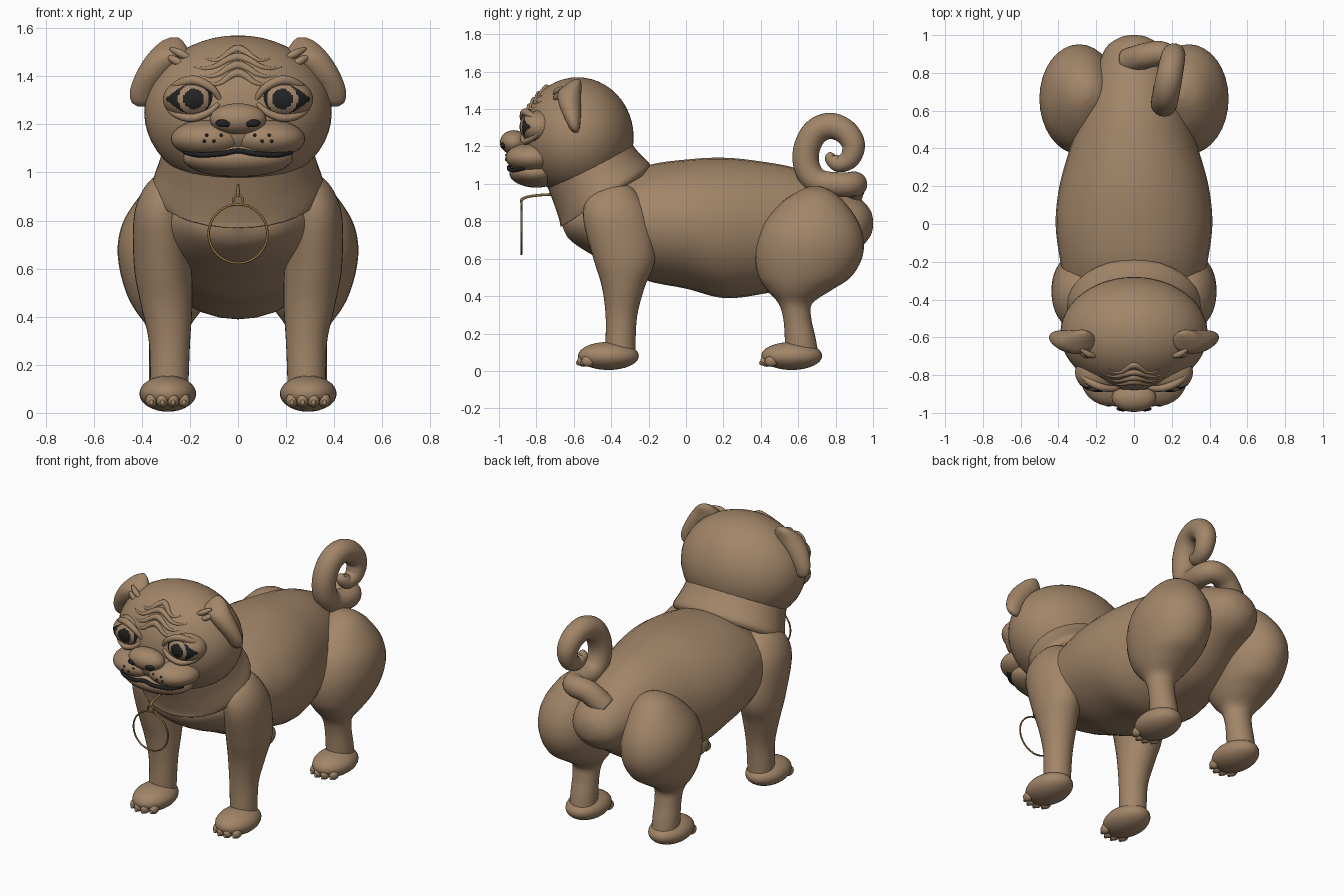
import bpy, bmesh, math
from mathutils import Vector, Matrix

if "Cube" in bpy.data.objects:
    bpy.data.objects.remove(bpy.data.objects["Cube"], do_unlink=True)


def material(name, color):
    m = bpy.data.materials.new(name)
    m.use_nodes = True
    m.diffuse_color = (*color, 1)
    m.node_tree.nodes["Principled BSDF"].inputs["Base Color"].default_value = (*color, 1)
    return m


FUR = material("tan_fur", (0.36, 0.235, 0.14))
DARK = material("near_black", (0.016, 0.016, 0.017))
RED = material("collar_red", (0.22, 0.02, 0.024))
GOLD = material("tag_gold", (0.3, 0.18, 0.05))


def finish(name, bm, *mats):
    bmesh.ops.recalc_face_normals(bm, faces=bm.faces)
    for f in bm.faces:
        f.smooth = True
    me = bpy.data.meshes.new(name)
    bm.to_mesh(me)
    bm.free()
    for m in mats:
        me.materials.append(m)
    ob = bpy.data.objects.new(name, me)
    bpy.context.collection.objects.link(ob)
    return ob


def spline(keys, steps=6):
    """Catmull-Rom interpolation through tuples of any length."""
    k = [Vector(p) for p in keys]
    k = [k[0]] + k + [k[-1]]
    out = []
    for i in range(1, len(k) - 2):
        p, q, r, s = k[i - 1:i + 3]
        for j in range(steps):
            t = j / steps
            out.append(0.5 * (2 * q + (r - p) * t + (2 * p - 5 * q + 4 * r - s) * t ** 2
                              + (3 * q - p - 3 * r + s) * t ** 3))
    return out + [k[-1]]


def loft(name, keys, tilt=0, side=1, n=32, mat=FUR):
    """Skin elliptical rings (x, y, z, half width, half depth)."""
    bm = bmesh.new()
    turn = Matrix.Rotation(math.radians(tilt), 3, 'X')
    rings = []
    for x, y, z, a, b in spline(keys):
        ring = []
        for i in range(n):
            t = math.tau * i / n
            p = turn @ Vector((a * math.cos(t), b * math.sin(t), 0)) + Vector((x, y, z))
            p.x *= side
            ring.append(bm.verts.new(p))
        rings.append(ring)
    for r, s in zip(rings, rings[1:]):
        for i in range(n):
            bm.faces.new((r[i], r[(i + 1) % n], s[(i + 1) % n], s[i]))
    bm.faces.new(rings[0])
    bm.faces.new(rings[-1])
    return finish(name, bm, mat)


def ball(name, center, radii, mat=FUR, n=32):
    bm = bmesh.new()
    bmesh.ops.create_uvsphere(bm, u_segments=n, v_segments=n // 2, radius=1)
    bmesh.ops.scale(bm, vec=radii, verts=bm.verts)
    bmesh.ops.translate(bm, vec=center, verts=bm.verts)
    return finish(name, bm, mat)


def tube(name, keys, mat=FUR, closed=False, n=14):
    """Round tube through (x, y, z, radius) points, with domed ends."""
    pts = keys if closed else spline(keys)
    bm = bmesh.new()
    rings, normal = [], None
    for i, p in enumerate(pts):
        q = pts[(i + 1) % len(pts)] if closed else pts[min(i + 1, len(pts) - 1)]
        o = pts[i - 1] if closed else pts[max(i - 1, 0)]
        d = (Vector(q[:3]) - Vector(o[:3])).normalized()
        normal = d.orthogonal() if normal is None else normal - d * normal.dot(d)
        normal.normalize()
        other = d.cross(normal)
        rings.append([bm.verts.new(Vector(p[:3]) + p[3] * (
            normal * math.cos(math.tau * j / n) + other * math.sin(math.tau * j / n)))
            for j in range(n)])
    pairs = list(zip(rings, rings[1:])) + ([(rings[-1], rings[0])] if closed else [])
    for r, s in pairs:
        for j in range(n):
            bm.faces.new((r[j], r[(j + 1) % n], s[(j + 1) % n], s[j]))
    if not closed:
        bm.faces.new(rings[0])
        bm.faces.new(rings[-1])
    return finish(name, bm, mat)


def hoop(name, z, radius, wire):
    ring = [(radius * math.cos(math.tau * i / 48), -0.88, z + radius * math.sin(math.tau * i / 48), wire)
            for i in range(48)]
    tube(name, ring, GOLD, closed=True, n=8)


def front_of(center, radii, x, z):
    """Y of the front surface of an ellipsoid at x, z."""
    h = 1 - ((x - center[0]) / radii[0]) ** 2 - ((z - center[2]) / radii[2]) ** 2
    return center[1] - radii[1] * math.sqrt(max(h, 0))


# Torso and neck
loft("torso", [(0, -.66, .8, .03, .03), (0, -.62, .8, .19, .1), (0, -.5, .8, .3, .18),
               (0, -.35, .79, .36, .24), (0, -.2, .79, .39, .31), (0, 0, .785, .415, .345),
               (0, .2, .765, .395, .375), (0, .4, .765, .34, .355), (0, .6, .77, .28, .31),
               (0, .8, .79, .205, .2), (0, .93, .79, .15, .13), (0, .985, .79, .08, .07),
               (0, 1, .79, .02, .02)], tilt=90)
loft("neck", [(0, -.43, .92, .345, .285), (0, -.435, .955, .355, .285),
              (0, -.48, 1.03, .33, .265), (0, -.53, 1.12, .31, .25)], tilt=32)

# Head and forehead wrinkles
HEAD = ((0, -.58, 1.25), (.39, .3, .32))
ball("head", *HEAD, n=48)
for i in range(4):
    z0, half = 1.395 + .033 * i, .13 + .025 * (i % 3)
    arc = []
    for j in range(-4, 5):
        x = half * j / 4
        z = z0 + .018 * math.cos(j * math.pi / 2.6) - .025 * (j / 4) ** 2
        arc.append((x, front_of(*HEAD, x, z) + .006, z, .019 - .014 * abs(j / 4)))
    tube("forehead_wrinkle", arc)

# Muzzle, chin, nose and mouth
ball("chin", (0, -.8, 1.06), (.23, .145, .08))
ball("nose", (0, -.92, 1.222), (.118, .075, .065))
ball("muzzle_bridge", (0, -.82, 1.17), (.15, .12, .1))
tube("mouth_line", [(x, y, z, .011) for x, y, z in
                    ((-.22, -.865, 1.085), (-.16, -.918, 1.073), (-.07, -.945, 1.078), (0, -.946, 1.09),
                     (.07, -.945, 1.078), (.16, -.918, 1.073), (.22, -.865, 1.085))], DARK)

for s in (1, -1):
    lip = ((s * .12, -.82, 1.14), (.16, .145, .08))
    ball("upper_lip", *lip)
    ball("nostril", (s * .058, -.978, 1.205), (.036, .014, .017), DARK, 16)
    for x, z in ((.07, 1.155), (.1, 1.13), (.13, 1.155), (.14, 1.13)):
        ball("whisker_dot", (s * x, front_of(*lip, s * x, z), z), (.007, .005, .007), DARK, 8)

    # Eye: dark almond with a tan iris and dark pupil
    eye = ball("eye", (s * .19, -.785, 1.305), (.122, .105, .088), n=96)
    eye.data.materials.append(DARK)
    for f in eye.data.polygons:
        dx, dz = f.center.x * s - .185, f.center.z - 1.305
        r = math.hypot(dx, dz)
        almond = abs(dz) < .06 * (1 - ((dx - .005) / .112) ** 2)
        if f.center.y < -.785 and (r < .043 or (r > .064 and almond)):
            f.material_index = 1
    tube("upper_eyelid", [(s * x, y, z, r) for x, y, z, r in
                          ((.07, -.855, 1.295, .01), (.11, -.872, 1.35, .016), (.18, -.862, 1.383, .02),
                           (.25, -.825, 1.365, .018), (.3, -.76, 1.32, .01))])
    tube("lower_eyelid", [(s * x, y, z, r) for x, y, z, r in
                          ((.08, -.865, 1.285, .01), (.13, -.872, 1.245, .015), (.2, -.858, 1.226, .017),
                           (.27, -.815, 1.25, .015), (.305, -.76, 1.3, .008))])

    # Folded ear
    loft("ear", [(.265, -.58, 1.562, .015, .01), (.275, -.595, 1.54, .05, .035),
                 (.29, -.622, 1.49, .085, .062), (.345, -.62, 1.42, .075, .058),
                 (.39, -.605, 1.345, .058, .042), (.402, -.595, 1.295, .042, .026),
                 (.402, -.59, 1.275, .015, .01)], side=s)
    for k in (0, 1):
        tube("ear_fold", [(s * (.2 + .02 * k), -.7, 1.475 - .035 * k, .01),
                          (s * (.24 + .02 * k), -.69, 1.495 - .03 * k, .017),
                          (s * (.28 + .02 * k), -.665, 1.515 - .03 * k, .008)])

    # Legs
    loft("front_leg", [(.285, -.35, .08, .08, .08), (.285, -.35, .15, .08, .08), (.285, -.345, .3, .086, .085),
                       (.297, -.335, .45, .107, .115), (.312, -.33, .6, .12, .165),
                       (.32, -.37, .8, .115, .178), (.3, -.385, .91, .105, .15),
                       (.28, -.38, .98, .07, .09), (.27, -.37, 1, .02, .03)], side=s)
    loft("hind_leg", [(.29, .62, .08, .08, .09), (.29, .61, .18, .08, .082), (.29, .595, .28, .08, .075),
                      (.29, .585, .36, .092, .09), (.29, .605, .43, .14, .17), (.29, .635, .5, .175, .245),
                      (.29, .655, .6, .203, .285), (.29, .665, .7, .21, .285), (.285, .67, .8, .19, .25),
                      (.27, .68, .9, .14, .17), (.26, .69, .96, .085, .09), (.25, .69, .985, .02, .03)], side=s)

    # Paws with toes and claws
    for label, y in (("front", -.415), ("hind", .565)):
        ball(label + "_paw", (s * .292, y, .08), (.118, .163, .075))
        for k in (-1.5, -.5, .5, 1.5):
            x, ty = s * .292 + k * .045, y - .135 + .012 * k * k
            ball(label + "_toe", (x, ty, .052), (.026, .036, .03), n=16)
            ball(label + "_claw", (x, ty - .028, .043), (.01, .014, .014), n=12)

# Curled tail
tube("tail", [(-.03, .86, .9, .07), (.06, .89, .98, .068), (.15, .9, 1, .066), (.19, .84, .995, .066),
              (.17, .71, 1.01, .068), (.16, .65, 1.08, .07), (.16, .643, 1.18, .071),
              (.17, .69, 1.275, .071), (.185, .77, 1.31, .07), (.2, .85, 1.28, .067),
              (.21, .895, 1.21, .062), (.21, .875, 1.135, .054), (.2, .815, 1.107, .044),
              (.19, .775, 1.14, .034), (.19, .782, 1.165, .012)], n=24)

# Collar band across the front of the neck
bm = bmesh.new()
rows = []
for i in range(-12, 13):
    t = i / 12
    x, y = .23 * t, -.708 + .09 * t * t
    top = .957 - .03 * t ** 4
    rows.append([bm.verts.new(p) for p in ((x, y, top), (x, y + .035, .89), (x, y + .1, .89), (x, y + .1, top))])
for r, q in zip(rows, rows[1:]):
    for j in range(4):
        bm.faces.new((r[j], r[(j + 1) % 4], q[(j + 1) % 4], q[j]))
bm.faces.new(rows[0])
bm.faces.new(rows[-1])
collar = finish("collar", bm, RED)
for f in collar.data.polygons:
    f.use_smooth = False

# Hanging ring tag
tube("tag_link", [(0, -.69, .945, .007), (0, -.78, .94, .007), (0, -.85, .93, .007),
                  (0, -.878, .915, .008), (0, -.88, .9, .006)], GOLD, n=8)
hoop("small_tag_ring", .885, .02, .005)
hoop("large_tag_ring", .745, .122, .005)
